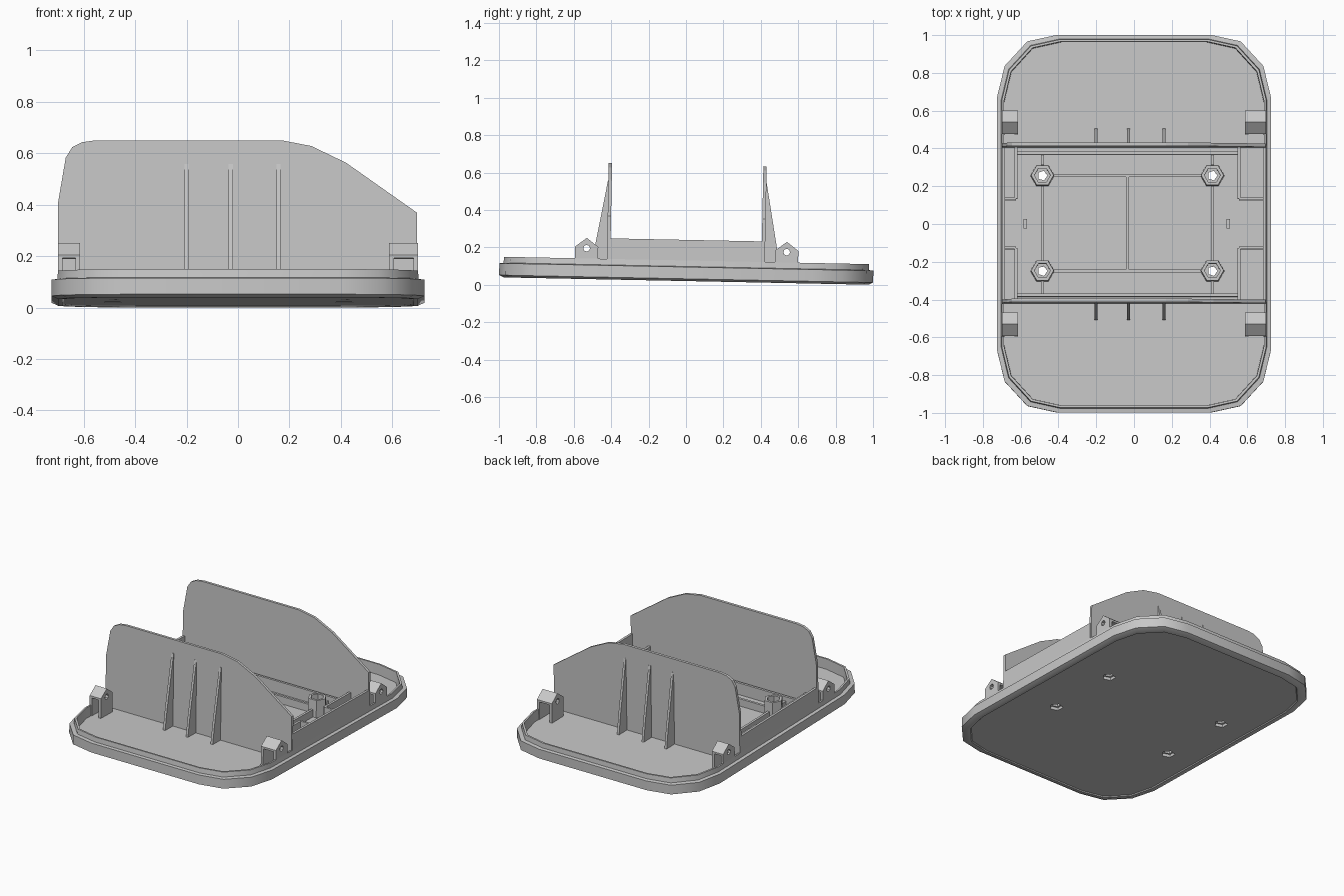
import bpy, bmesh, math
from mathutils import Matrix, Vector

if "Cube" in bpy.data.objects:
    bpy.data.objects.remove(bpy.data.objects["Cube"], do_unlink=True)

TILT = Matrix.Rotation(-0.02, 4, 'X')   # whole tray leans slightly to the back
FLOOR = 0.06
SUNK = FLOOR - 0.01                     # parts start just inside the floor

grey = bpy.data.materials.new("plain_grey")
grey.use_nodes = True
grey.diffuse_color = (0.58, 0.58, 0.58, 1)
bsdf = next(n for n in grey.node_tree.nodes if n.type == 'BSDF_PRINCIPLED')
bsdf.inputs["Base Color"].default_value = (0.58, 0.58, 0.58, 1)


def finish(name, bm):
    bmesh.ops.recalc_face_normals(bm, faces=bm.faces)
    bm.transform(TILT)
    mesh = bpy.data.meshes.new(name)
    bm.to_mesh(mesh)
    bm.free()
    mesh.materials.append(grey)
    obj = bpy.data.objects.new(name, mesh)
    bpy.context.collection.objects.link(obj)
    return obj


def box(name, x0, x1, y0, y1, z0, z1):
    size = Vector((x1 - x0, y1 - y0, z1 - z0))
    mid = Vector((x0 + x1, y0 + y1, z0 + z1)) / 2
    bm = bmesh.new()
    bmesh.ops.create_cube(bm, size=1, matrix=Matrix.Translation(mid) @ Matrix.Diagonal(size).to_4x4())
    return finish(name, bm)


def loft(name, rings, closed=False):
    """Skin a list of equal rings; cap the ends or join them into a loop."""
    bm = bmesh.new()
    loops = [[bm.verts.new(p) for p in ring] for ring in rings]
    n = len(loops[0])
    pairs = list(zip(loops, loops[1:]))
    if closed:
        pairs.append((loops[-1], loops[0]))
    else:
        bm.faces.new(loops[0])
        bm.faces.new(loops[-1])
    for a, b in pairs:
        for i in range(n):
            j = (i + 1) % n
            bm.faces.new((a[i], a[j], b[j], b[i]))
    return finish(name, bm)


def circle(cx, cy, z, r, n):
    return [(cx + r * math.cos(math.tau * i / n), cy + r * math.sin(math.tau * i / n), z)
            for i in range(n)]


def cut(obj, cutters):
    for cutter in cutters:
        mod = obj.modifiers.new("hole", 'BOOLEAN')
        mod.operation, mod.solver, mod.object = 'DIFFERENCE', 'EXACT', cutter
    bpy.context.view_layer.update()
    graph = bpy.context.evaluated_depsgraph_get()
    mesh = bpy.data.meshes.new_from_object(obj.evaluated_get(graph))
    obj.modifiers.clear()
    obj.data = mesh
    for cutter in cutters:
        bpy.data.objects.remove(cutter, do_unlink=True)


# Base tray: rounded outline with a rimmed underside, a stepped lip and a sunken floor
W, L = 0.725, 1.0
corner = [(W, 0.67), (0.685, 0.835), (0.565, 0.965), (0.405, L)]
half = corner + [(-x, y) for x, y in reversed(corner)]
outline = half + [(-x, -y) for x, y in half]
steps = [(0.047, 0.026), (0.042, 0.02), (0.025, 0.02), (0, 0.032), (0, 0.095),
         (0.022, 0.098), (0.025, 0.13), (0.036, 0.13), (0.038, FLOOR)]
tray = loft("base_tray", [[(x * (W - i) / W, y * (L - i) / L, z) for x, y in outline]
                          for i, z in steps])

# Screw bosses over countersunk holes through the tray
BOSS_X, BOSS_Y = (-0.485, 0.415), (-0.25, 0.255)
holes = []
for bx in BOSS_X:
    for by in BOSS_Y:
        holes.append(loft("hole_cutter", [circle(bx, by, z, r, 5) for r, z in
                          ((0.042, -0.1), (0.042, 0.045), (0.027, 0.045), (0.027, 0.3))]))
        loft("screw_boss", [circle(bx, by, z, r, 6) for r, z in
                            ((0.064, SUNK), (0.06, 0.175), (0.042, 0.175), (0.042, SUNK))], closed=True)
cut(tray, holes)
tray.select_set(True)
bpy.context.view_layer.objects.active = tray
bpy.ops.object.shade_smooth_by_angle(angle=math.radians(37))

# Tall end walls, with one rounded shoulder and one sloping shoulder
profile = [(-0.70, SUNK), (-0.70, 0.40), (-0.67, 0.575), (-0.645, 0.615), (-0.605, 0.635),
           (-0.555, 0.642), (0.17, 0.642), (0.285, 0.62), (0.42, 0.555), (0.697, 0.36), (0.697, SUNK)]
for name, sign, y in (("front", -1, -0.417), ("back", 1, 0.41)):
    loft(name + "_wall", [[(x, y + d, z) for x, z in profile] for d in (-0.009, 0.009)])
    # Tapered ribs on the outside of the wall
    for x in (-0.2, -0.028, 0.158):
        rib = [(y, SUNK), (y + sign * 0.095, SUNK), (y + sign * 0.075, 0.19),
               (y + sign * 0.011, 0.55), (y, 0.55)]
        loft(name + "_rib", [[(x + d, p, z) for p, z in rib] for d in (-0.008, 0.008)])
    # Low ledge on the inside of the wall
    e = y - sign * 0.038
    box(name + "_ledge", -0.625, 0.555, e - 0.008, e + 0.008, SUNK, 0.14)

    # Hinge blocks: pitched roof on two side plates, with a cross hole
    c = sign * 0.535
    gable = [(c - 0.062, SUNK), (c + 0.062, SUNK), (c + 0.062, 0.193),
             (c, 0.24), (c - 0.062, 0.193)]
    for x0, x1 in ((-0.70, -0.615), (0.588, 0.70)):
        block = loft(name + "_hinge_block", [[(x, p, z) for p, z in gable] for x in (x0, x1)])
        pin = loft("pin_cutter", [[(x, p, z + 0.185) for p, z, _ in circle(c, 0, 0, 0.018, 8)]
                                  for x in (x0 - 0.05, x1 + 0.05)])
        opening = box("opening_cutter", x0 + 0.018, x1 - 0.018, c - 0.1, c + 0.1, 0, 0.18)
        cut(block, [pin, opening])

    # Corner pockets between the end wall and the side walls
    y0, y1 = sorted((sign * 0.13, y))
    for x, edge in ((-0.625, -0.69), (0.557, 0.69)):
        box(name + "_pocket_side", x - 0.008, x + 0.008, y0, y1, SUNK, 0.19)
        xa, xb = sorted((x, edge))
        box(name + "_pocket_end", xa, xb, sign * 0.13 - 0.007, sign * 0.13 + 0.007, SUNK, 0.19)

# Long side walls
for s in (-1, 1):
    xa, xb = sorted((s * 0.684, s * 0.70))
    box("side_wall", xa, xb, -0.417, 0.41, SUNK, 0.24)

# Stiffening grid joining the bosses, stopping at each boss
T, TOP, GAP = 0.008, 0.11, 0.055
for by in BOSS_Y:
    box("cross_stiffener", BOSS_X[0] + GAP, BOSS_X[1] - GAP, by - T, by + T, SUNK, TOP)
for bx in BOSS_X:
    for y0, y1 in ((-0.379, BOSS_Y[0] - GAP), (BOSS_Y[0] + GAP, BOSS_Y[1] - GAP),
                   (BOSS_Y[1] + GAP, 0.372)):
        box("long_stiffener", bx - T, bx + T, y0, y1, SUNK, TOP)
box("middle_stiffener", -0.035 - T, -0.035 + T, BOSS_Y[0], BOSS_Y[1], SUNK, TOP)

# Small locating pegs
for x in (-0.575, 0.5):
    box("locating_peg", x - 0.009, x + 0.009, -0.025, 0.025, SUNK, 0.1)
